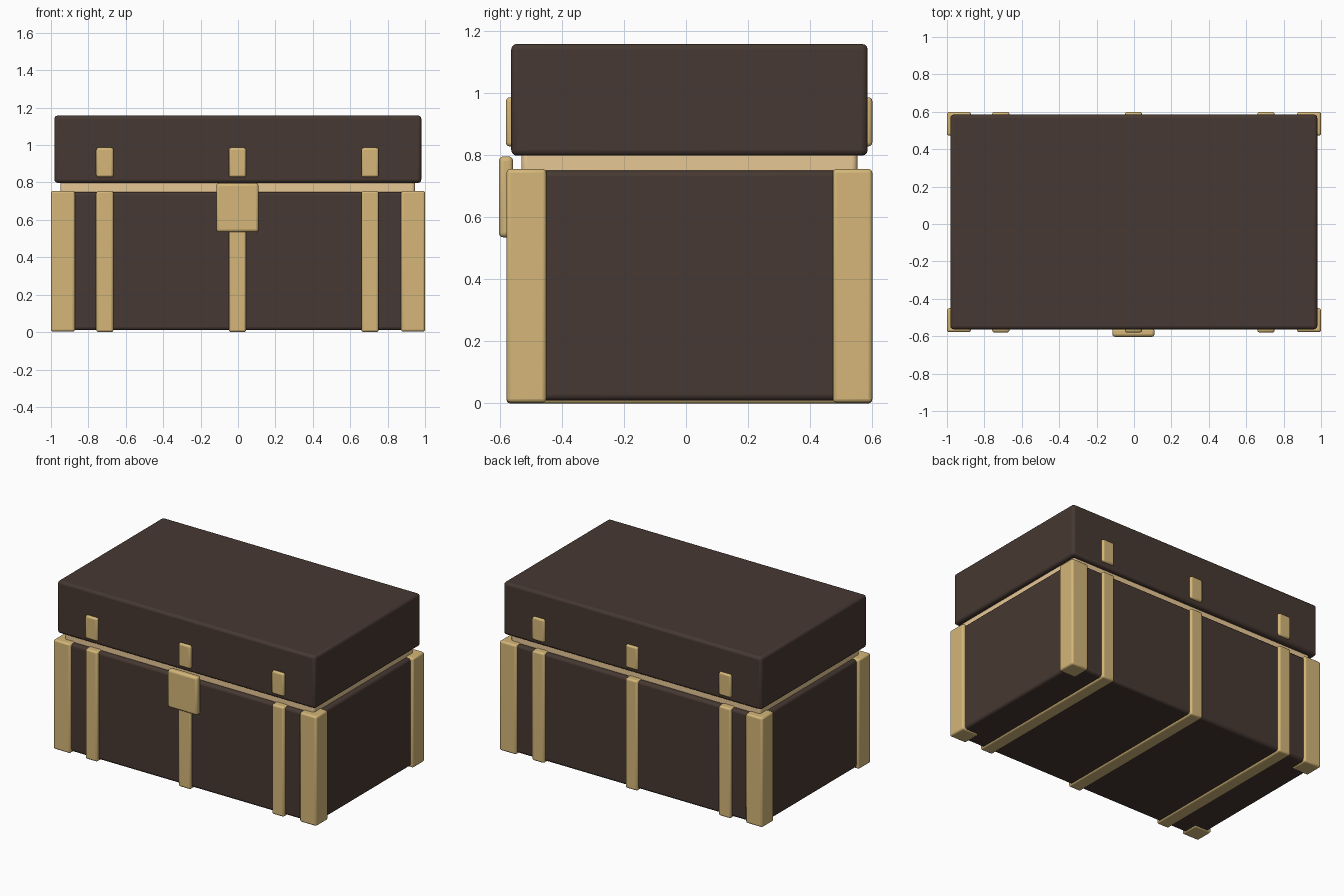
import bpy
import math

if "Cube" in bpy.data.objects:
    bpy.data.objects.remove(bpy.data.objects["Cube"])


def material(name, rgb):
    m = bpy.data.materials.new(name)
    m.diffuse_color = (*rgb, 1)
    m.use_nodes = True
    m.node_tree.nodes["Principled BSDF"].inputs["Base Color"].default_value = m.diffuse_color
    return m


leather = material("dark_leather", (0.062, 0.040, 0.032))
brass = material("brass", (0.66, 0.47, 0.19))
lining = material("rim_tan", (0.80, 0.57, 0.30))


def box(name, x, y, z, mat, bevel=0.012):
    """Rounded box from (min, max) ranges on each axis."""
    ranges = (x, y, z)
    bpy.ops.mesh.primitive_cube_add(size=1, location=[(a + b) / 2 for a, b in ranges])
    ob = bpy.context.object
    ob.name = name
    ob.scale = [b - a for a, b in ranges]
    bpy.ops.object.transform_apply(location=False, rotation=False, scale=True)
    mod = ob.modifiers.new("Bevel", "BEVEL")
    mod.width = bevel
    mod.segments = 3
    ob.data.materials.append(mat)
    bpy.ops.object.shade_smooth_by_angle(angle=math.radians(40))
    return ob


# Main volumes
box("chest_body", (-0.98, 0.98), (-0.56, 0.585), (0.01, 0.75), leather, 0.018)
box("inner_rim", (-0.95, 0.947), (-0.53, 0.552), (0.70, 0.82), lining, 0.018)
box("lid", (-0.982, 0.98), (-0.563, 0.585), (0.798, 1.158), leather, 0.018)

# Corner posts
for sx, x in (("left", (-1.0, -0.872)), ("right", (0.872, 1.0))):
    for sy, y in (("front", (-0.578, -0.45)), ("back", (0.473, 0.60))):
        box(f"corner_post_{sy}_{sx}", x, y, (0.003, 0.755), brass)

# Straps wrapping the body and matching tabs on the lid
for side, cx in (("left", -0.712), ("middle", -0.003), ("right", 0.706)):
    x = (cx - 0.046, cx + 0.046)
    box(f"body_strap_{side}", x, (-0.578, 0.60), (0, 0.755), brass)
    for face, y in (("front", (-0.58, -0.54)), ("back", (0.56, 0.60))):
        box(f"lid_tab_{face}_{side}", x, y, (0.828, 0.986), brass)

# Front latch plate
box("latch_plate", (-0.116, 0.11), (-0.603, -0.557), (0.535, 0.796), brass, 0.015)
